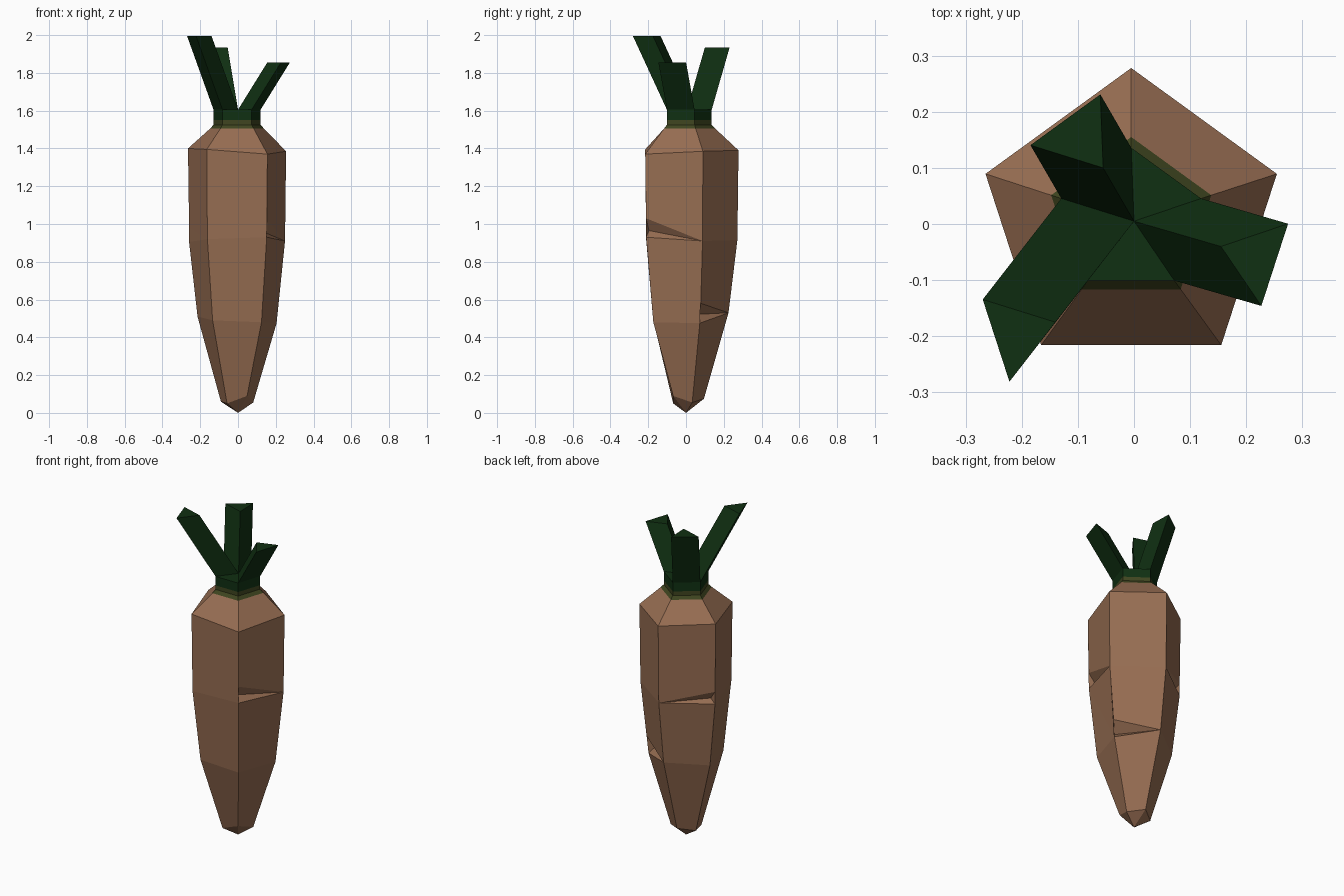
import bpy, bmesh, math
from mathutils import Vector

if "Cube" in bpy.data.objects:
    bpy.data.objects.remove(bpy.data.objects["Cube"])


def material(name, rgb):
    m = bpy.data.materials.new(name)
    m.diffuse_color = (*rgb, 1)
    m.use_nodes = True
    m.node_tree.nodes["Principled BSDF"].inputs["Base Color"].default_value = m.diffuse_color
    return m


MATS = [material("orange brown skin", (0.31, 0.155, 0.085)),
        material("olive collar", (0.05, 0.06, 0.014)),
        material("dark green leaf", (0.005, 0.029, 0.006))]
SKIN, OLIVE, GREEN = range(3)

# Five-sided rings, bottom to top: radius, heights at the five edges
# (edge 0 points to the back, then counter-clockwise seen from above)
RINGS = [(0.09, (0.075, 0.06, 0.05, 0.09, 0.055)),
         (0.22, (0.53, 0.51, 0.49, 0.48, 0.475)),
         (0.267, (0.915, 0.905, 0.92, 0.93, 0.91)),
         (0.273, (1.39, 1.40, 1.395, 1.37, 1.385)),
         (0.150, (1.505,) * 5),
         (0.131, (1.525,) * 5),
         (0.131, (1.55,) * 5),
         (0.131, (1.605,) * 5)]
BAND = [SKIN, SKIN, SKIN, SKIN, OLIVE, OLIVE, GREEN]

# Notches: (ring, open edge) -> edge where it closes, inner offset, upper offset
NOTCHES = {(2, 3): (4, (-0.035, 0.015, 0.035), (0, 0, 0.10)),
           (1, 4): (0, (-0.035, -0.042, 0.045), (0.01, 0.005, 0.105)),
           (2, 1): (0, (0.035, -0.008, 0.025), (0, 0, 0.075))}

bm = bmesh.new()


def face(verts, mat):
    f = bm.faces.new(verts)
    f.material_index = mat
    return f


def ring_point(radius, edge, z):
    a = math.radians(90 + 72 * edge)
    return Vector((-0.005 + radius * math.cos(a), 0.005 + radius * math.sin(a), z))


rings = [[bm.verts.new(ring_point(r, e, zs[e])) for e in range(5)] for r, zs in RINGS]
cuts = {k: [bm.verts.new(rings[k[0]][k[1]].co + Vector(o)) for o in n[1:]]
        for k, n in NOTCHES.items()}

# Root body: side panels, with wedge notches opened at some edges
for r, mat in enumerate(BAND):
    for e in range(5):
        n = (e + 1) % 5
        sides = []
        for edge, other in ((e, n), (n, e)):
            low, high = rings[r][edge], rings[r + 1][edge]
            column = [low, high]
            if (r, edge) in cuts:
                inner, upper = cuts[(r, edge)]
                if NOTCHES[(r, edge)][0] == other:      # wedge runs across this panel
                    close = rings[r][other]
                    face([low, close, inner], mat)
                    face([inner, close, upper], mat)
                    column = [upper, high]
                else:                                   # wedge only bites the edge
                    column = [low, inner, upper, high]
            sides.append(column)
        face(sides[1] + sides[0][::-1], mat)

# Pointed tip
tip = bm.verts.new((0, 0, 0))
for e in range(5):
    face([tip, rings[0][(e + 1) % 5], rings[0][e]], SKIN)

# Crown: flat wedges, three of them drawn out into leaning leaves
LEAVES = {0: (-0.055, 0.095, 0.33), 1: (-0.14, -0.18, 0.39), 3: (0.155, -0.045, 0.25)}
crown = rings[-1]
hub = bm.verts.new((0, 0.005, 1.605))
for e in range(5):
    base = [hub, crown[e], crown[(e + 1) % 5]]
    if e in LEAVES:
        top = [bm.verts.new(v.co + Vector(LEAVES[e])) for v in base]
        for i in range(3):
            j = (i + 1) % 3
            face([base[i], base[j], top[j], top[i]], GREEN)
        base = top
    face(base, GREEN)

bmesh.ops.triangulate(bm, faces=[f for f in bm.faces if len(f.verts) > 4])
bmesh.ops.recalc_face_normals(bm, faces=bm.faces[:])
mesh = bpy.data.meshes.new("carrot")
bm.to_mesh(mesh)
bm.free()
for m in MATS:
    mesh.materials.append(m)
bpy.context.collection.objects.link(bpy.data.objects.new("carrot", mesh))
